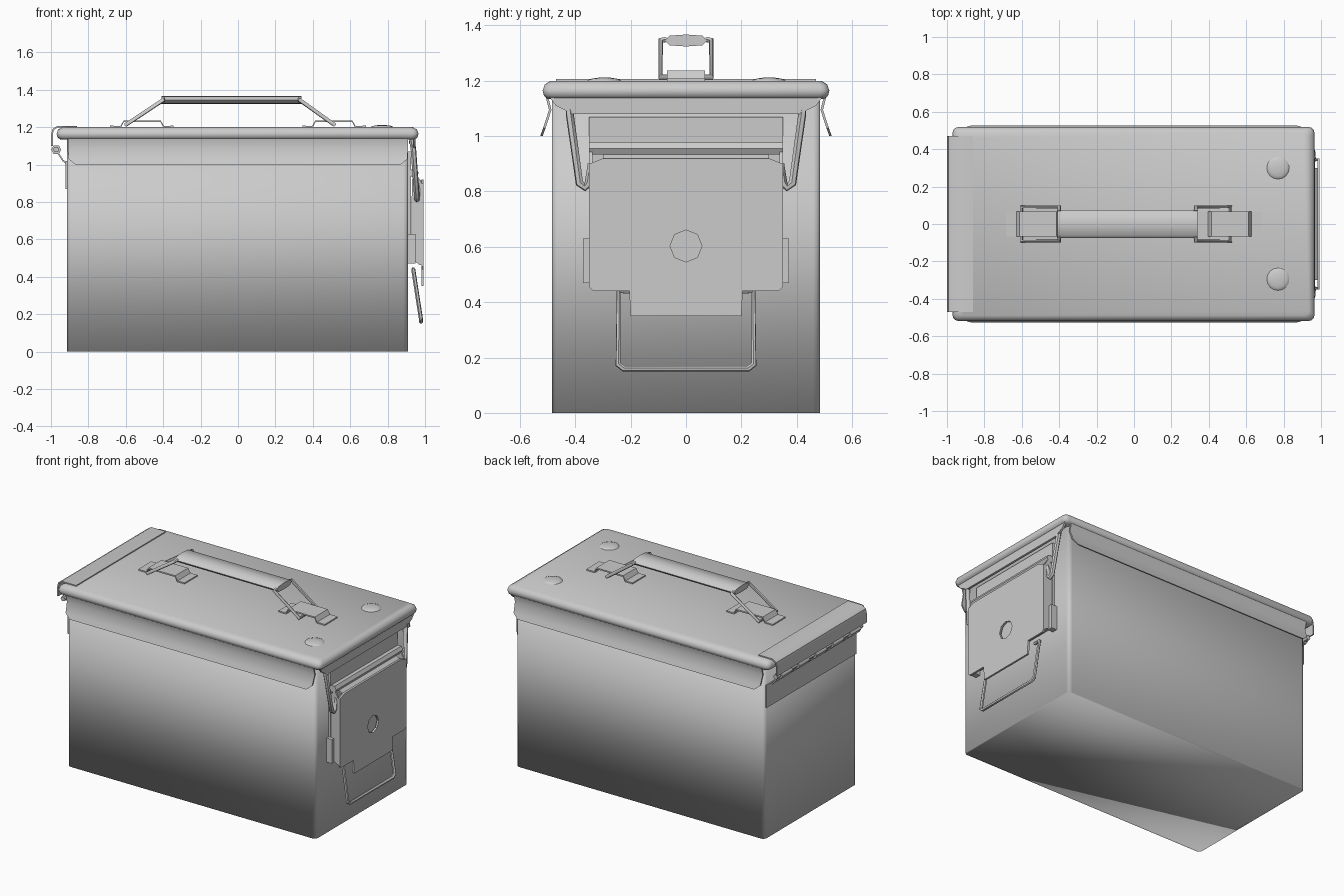
import bpy, bmesh, math
from mathutils import Vector

old = bpy.data.objects.get("Cube")
if old:
    bpy.data.objects.remove(old, do_unlink=True)

steel = bpy.data.materials.new("grey steel")
steel.use_nodes = True
colour = (0.6, 0.6, 0.6, 1)
steel.diffuse_color = colour
steel.node_tree.nodes["Principled BSDF"].inputs["Base Color"].default_value = colour


def finish(name, bm, angle=35):
    """Turn a bmesh into a shaded object; angle 180 smooths every edge."""
    bmesh.ops.recalc_face_normals(bm, faces=bm.faces)
    mesh = bpy.data.meshes.new(name)
    bm.to_mesh(mesh)
    bm.free()
    obj = bpy.data.objects.new(name, mesh)
    bpy.context.collection.objects.link(obj)
    mesh.materials.append(steel)
    bpy.ops.object.select_all(action="DESELECT")
    obj.select_set(True)
    bpy.context.view_layer.objects.active = obj
    if angle >= 180:
        bpy.ops.object.shade_smooth()
    else:
        bpy.ops.object.shade_smooth_by_angle(angle=math.radians(angle))
    return obj


def prism(name, outline, axis, lo, hi, angle=35):
    """Extrude a closed outline along x (outline y,z) or y (outline x,z)."""
    bm = bmesh.new()
    place = (lambda p, d: (d, p[0], p[1])) if axis == "x" else (lambda p, d: (p[0], d, p[1]))
    ends = [[bm.verts.new(place(p, d)) for p in outline] for d in (lo, hi)]
    for ring in ends:
        bm.faces.new(ring)
    n = len(outline)
    for i in range(n):
        j = (i + 1) % n
        bm.faces.new((ends[0][i], ends[0][j], ends[1][j], ends[1][i]))
    return finish(name, bm, angle)


def box(name, x, y, z):
    return prism(name, [(x[0], z[0]), (x[1], z[0]), (x[1], z[1]), (x[0], z[1])], "y", *y)


def strip(name, path, y, thick):
    """Bent sheet: an x,z path thickened to one side and extruded along y."""
    offset = []
    for i, p in enumerate(path):
        a, b = Vector(path[max(i - 1, 0)]), Vector(path[min(i + 1, len(path) - 1)])
        d = (b - a).normalized()
        offset.append((p[0] - d.y * thick, p[1] + d.x * thick))
    return prism(name, list(path) + offset[::-1], "y", *y)


def wire(name, points, radius, closed=False):
    """Round rod along a path, converted to mesh."""
    curve = bpy.data.curves.new(name, "CURVE")
    curve.dimensions = "3D"
    curve.bevel_depth, curve.bevel_resolution, curve.use_fill_caps = radius, 1, True
    spline = curve.splines.new("POLY")
    spline.points.add(len(points) - 1)
    for sp, p in zip(spline.points, points):
        sp.co = (*p, 1)
    spline.use_cyclic_u = closed
    obj = bpy.data.objects.new(name, curve)
    bm = bmesh.new()
    bpy.context.collection.objects.link(obj)
    bm.from_mesh(obj.evaluated_get(bpy.context.evaluated_depsgraph_get()).to_mesh())
    bpy.data.objects.remove(obj, do_unlink=True)
    return finish(name, bm, 50)


def loft(name, levels, chamfer, angle):
    """Stack chamfered rectangles given as (x0, x1, half y, z)."""
    bm = bmesh.new()
    rings = []
    for x0, x1, h, z in levels:
        ring = []
        for cx, cy, start in ((x1, h, 0), (x0, h, 90), (x0, -h, 180), (x1, -h, 270)):
            mx, my = (-1 if cx > 0 else 1), (-1 if cy > 0 else 1)
            for k in range(4):
                t = math.radians(start + k * 30)
                ring.append(bm.verts.new((cx + chamfer * (mx + math.cos(t)),
                                          cy + chamfer * (my + math.sin(t)), z)))
        rings.append(ring)
    for a, b in zip(rings, rings[1:]):
        for i in range(len(a)):
            j = (i + 1) % len(a)
            bm.faces.new((a[i], a[j], b[j], b[i]))
    bm.faces.new(rings[0])
    bm.faces.new(rings[-1])
    return finish(name, bm, angle)


# Body, smoothed over every edge, and lid with a rolled rim
loft("body", [(-0.915, 0.91, 0.485, 0), (-0.915, 0.91, 0.485, 1.15)], 0.025, 180)
loft("lid", [(-0.95, 0.945, 0.5, 1.135), (-0.965, 0.96, 0.513, 1.145),
             (-0.97, 0.965, 0.518, 1.165), (-0.962, 0.957, 0.51, 1.187),
             (-0.94, 0.935, 0.49, 1.2)], 0.03, 60)

# Flared lid skirts along both long sides, with clipped lower corners
for side, label in ((-1, "front"), (1, "back")):
    bm = bmesh.new()
    rows = []
    for y, z, half in ((0.508, 1.145, 0.91), (0.495, 1.095, 0.91), (0.516, 1.03, 0.905), (0.527, 1.0, 0.87)):
        rows.append([bm.verts.new((sx * half, side * (y - t), z))
                     for sx, t in ((-1, 0), (1, 0), (1, 0.009), (-1, 0.009))])
    for a, b in zip(rows, rows[1:]):
        for i in range(4):
            j = (i + 1) % 4
            bm.faces.new((a[i], a[j], b[j], b[i]))
    bm.faces.new(rows[0])
    bm.faces.new(rows[-1])
    finish(label + "_lid_skirt", bm)

# End skirt of the lid above the latch
prism("end_lid_skirt", [(-0.5, 1.15), (-0.47, 1.11), (-0.41, 1.08), (0.41, 1.08),
                        (0.47, 1.11), (0.5, 1.15)], "x", 0.935, 0.95)

# Hinge: folded cover, knuckles and body leaf
strip("hinge_cover", [(-0.86, 1.198), (-0.965, 1.198), (-0.985, 1.185), (-0.99, 1.16), (-0.99, 1.1)],
      (-0.47, 0.47), -0.009)
wire("hinge_pin", [(-0.972, -0.45, 1.08), (-0.972, 0.45, 1.08)], 0.016)
for i in range(5):
    y = -0.36 + i * 0.18
    wire("hinge_knuckle", [(-0.972, y - 0.055, 1.08), (-0.972, y + 0.055, 1.08)], 0.027)
    strip("hinge_tab", [(-0.965, 1.06), (-0.94, 1.02), (-0.915, 1.0)], (y - 0.055, y + 0.055), 0.008)
box("hinge_leaf", (-0.922, -0.91), (-0.47, 0.47), (0.87, 1.02))

# Two shallow domes on the lid
for y in (-0.295, 0.3):
    bm = bmesh.new()
    bmesh.ops.create_uvsphere(bm, u_segments=16, v_segments=8, radius=1)
    for v in bm.verts:
        v.co = (0.77 + v.co.x * 0.062, y + v.co.y * 0.062, 1.198 + v.co.z * 0.014)
    finish("lid_dome", bm, 60)

# Carrying handle: straps, wire loops and flattened grip
for sign, label in ((-1, "right"), (1, "left")):
    path = [(0.345, 1.199), (0.4, 1.199), (0.415, 1.228), (0.61, 1.228), (0.625, 1.199), (0.685, 1.199)]
    strip(label + "_handle_strap", [(sign * x, z) for x, z in path], (-0.068, 0.068), sign * 0.009)
    foot, top = (-0.6, -0.4) if sign < 0 else (0.515, 0.33)
    wire(label + "_handle_wire", [(top, -0.07, 1.35), (top, -0.092, 1.345), (foot, -0.092, 1.213),
                                  (foot, 0.092, 1.213), (top, 0.092, 1.345), (top, 0.07, 1.35)], 0.011)
grip = [(-0.075, 1.345), (-0.06, 1.363), (0, 1.367), (0.06, 1.363), (0.075, 1.345),
        (0.06, 1.328), (0, 1.324), (-0.06, 1.328)]
prism("handle_grip", grip, "x", -0.41, 0.34, 60)

# Latch: base plate, rolled bar, pan with hole, side walls and tabs
box("latch_base", (0.905, 0.925), (-0.35, 0.35), (0.5, 1.07))
wire("latch_bar", [(0.942, -0.35, 0.955), (0.942, 0.35, 0.955)], 0.025)
half = [(0, 0.35), (0.2, 0.35), (0.205, 0.44), (0.335, 0.44), (0.35, 0.455), (0.35, 0.9), (0.3, 0.92)]
pan = prism("latch_pan", [(y, z) for y, z in half] + [(-y, z) for y, z in half[:0:-1]], "x", 0.98, 0.993)
hole = bmesh.new()
bmesh.ops.create_cone(hole, cap_ends=True, segments=8, radius1=0.058, radius2=0.058, depth=0.2)
for v in hole.verts:
    v.co = (0.99 + v.co.z, v.co.x, 0.603 + v.co.y)
cutter = finish("hole_cutter", hole)
cutter.hide_render = True
cut = pan.modifiers.new("hole", "BOOLEAN")
cut.operation, cut.object, cut.solver = "DIFFERENCE", cutter, "EXACT"
bpy.context.view_layer.objects.active = pan
bpy.ops.object.modifier_apply(modifier=cut.name)
bpy.data.objects.remove(cutter, do_unlink=True)
box("latch_recess", (0.955, 0.972), (-0.1, 0.1), (0.5, 0.7))
strip("latch_pan_top", [(0.985, 0.91), (0.965, 0.925), (0.945, 0.94)], (-0.3, 0.3), 0.01)
wall = [(0.925, 0.5), (0.968, 0.465), (0.988, 0.46), (0.988, 0.89), (0.955, 0.95), (0.93, 0.92)]

# Paired pull wires between lid lip and pan, and the hanging pull loop
for s, label in ((-1, "front"), (1, "back")):
    prism(label + "_latch_wall", wall, "y", s * 0.338, s * 0.35)
    box(label + "_latch_tab", (0.91, 0.95), sorted((s * 0.335, s * 0.372)), (0.47, 0.63))
    wire(label + "_pull_wire", [(0.93, s * 0.38, 1.115), (0.93, s * 0.425, 1.13), (0.938, s * 0.42, 1.08),
                                (0.956, s * 0.385, 0.83), (0.957, s * 0.365, 0.815),
                                (0.958, s * 0.352, 0.83), (0.958, s * 0.34, 0.9)], 0.015)
wire("latch_loop", [(0.937, -0.2, 0.44), (0.937, -0.243, 0.44), (0.978, -0.245, 0.175), (0.979, -0.225, 0.16),
                    (0.979, 0.225, 0.16), (0.978, 0.245, 0.175), (0.937, 0.243, 0.44), (0.937, 0.2, 0.44)], 0.011)
